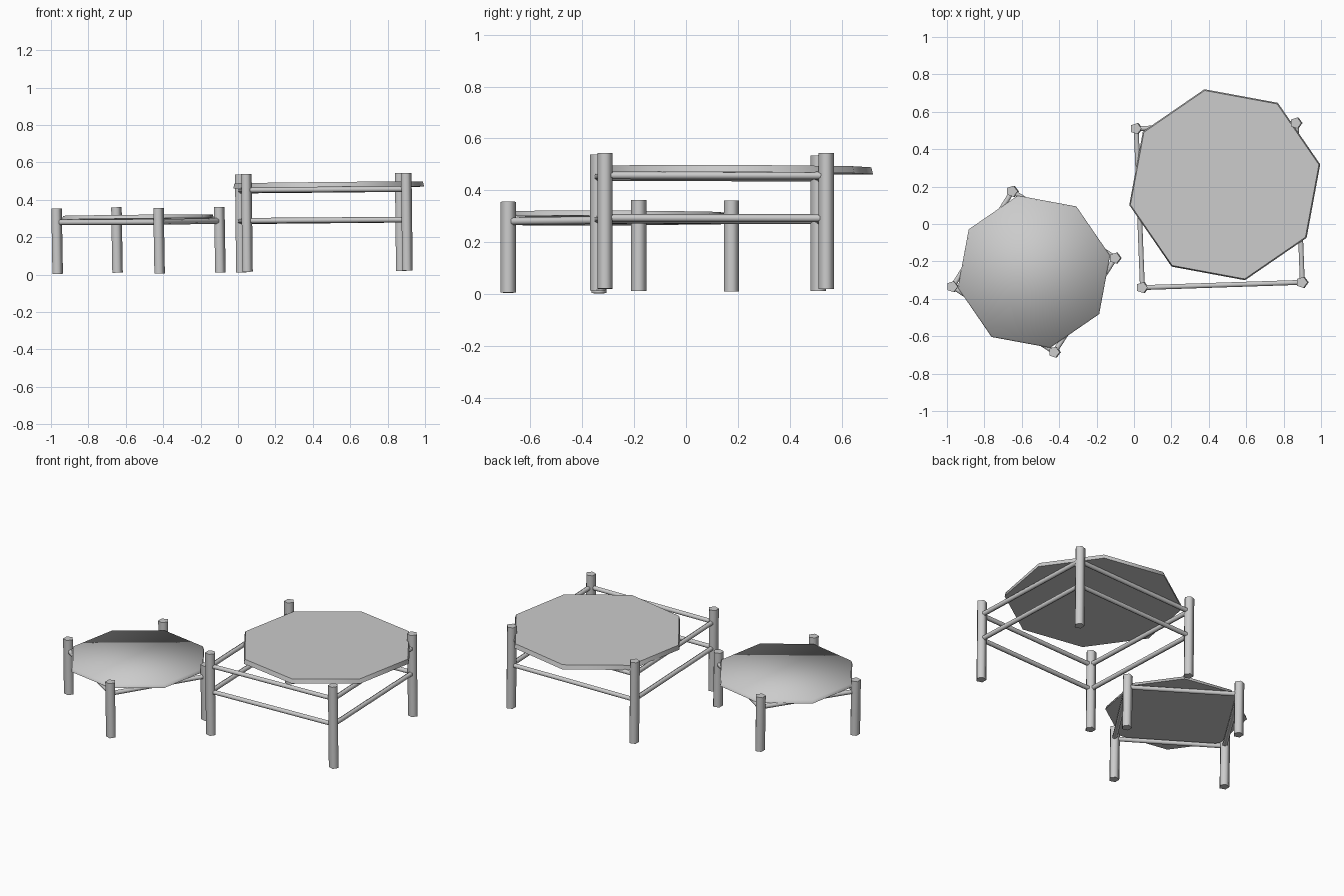
import bpy
import math
from mathutils import Vector

cube = bpy.data.objects.get("Cube")
if cube:
    bpy.data.objects.remove(cube)

grey = bpy.data.materials.new("plain grey")
grey.use_nodes = True
COLOUR = (0.6, 0.6, 0.6, 1)
grey.diffuse_color = COLOUR
grey.node_tree.nodes["Principled BSDF"].inputs["Base Color"].default_value = COLOUR


def finish(name):
    ob = bpy.context.object
    ob.name = name
    ob.data.materials.append(grey)
    bpy.ops.object.shade_smooth_by_angle(angle=math.radians(75))
    return ob


def rod(name, a, b, radius, sides):
    """Straight bar between two points."""
    a, b = Vector(a), Vector(b)
    bpy.ops.mesh.primitive_cylinder_add(
        vertices=sides, radius=radius, depth=(b - a).length, location=(a + b) / 2,
        rotation=(b - a).to_track_quat('Z', 'Y').to_euler())
    return finish(name)


def table(name, legs, height, rails, centre, radius, thickness):
    """Four legs, rail rings and an eight-sided top, leaning very slightly."""
    # legs: (x, y, bottom z)
    for i, (x, y, z) in enumerate(legs):
        rod(f"{name}_leg_{i + 1}", (x + 0.003, y, z), (x - 0.003, y, z + height), 0.031, 5)
    # rails between neighbouring legs
    for level, rise in enumerate(rails):
        for i in range(4):
            (ax, ay, az), (bx, by, bz) = legs[i], legs[(i + 1) % 4]
            rod(f"{name}_rail_{level + 1}_{i + 1}",
                (ax, ay, az + rise), (bx, by, bz + rise), 0.015, 6)
    # octagonal top with a slightly drawn-in upper edge
    bpy.ops.mesh.primitive_cone_add(
        vertices=8, radius1=radius, radius2=radius - 0.007, depth=thickness,
        location=centre, rotation=(math.radians(-0.4), math.radians(-0.5), math.radians(12)))
    finish(f"{name}_top")


table("large_table",
      [(0.045, -0.34, 0.015), (0.9, -0.312, 0.021), (0.867, 0.54, 0.02), (0.012, 0.51, 0.012)],
      0.523, (0.273, 0.437), (0.485, 0.21, 0.479), 0.522, 0.027)
table("small_table",
      [(-0.425, -0.685, 0.006), (-0.1, -0.182, 0.012), (-0.65, 0.175, 0.01), (-0.97, -0.335, 0.004)],
      0.35, (0.275,), (-0.535, -0.255, 0.308), 0.416, 0.02)
